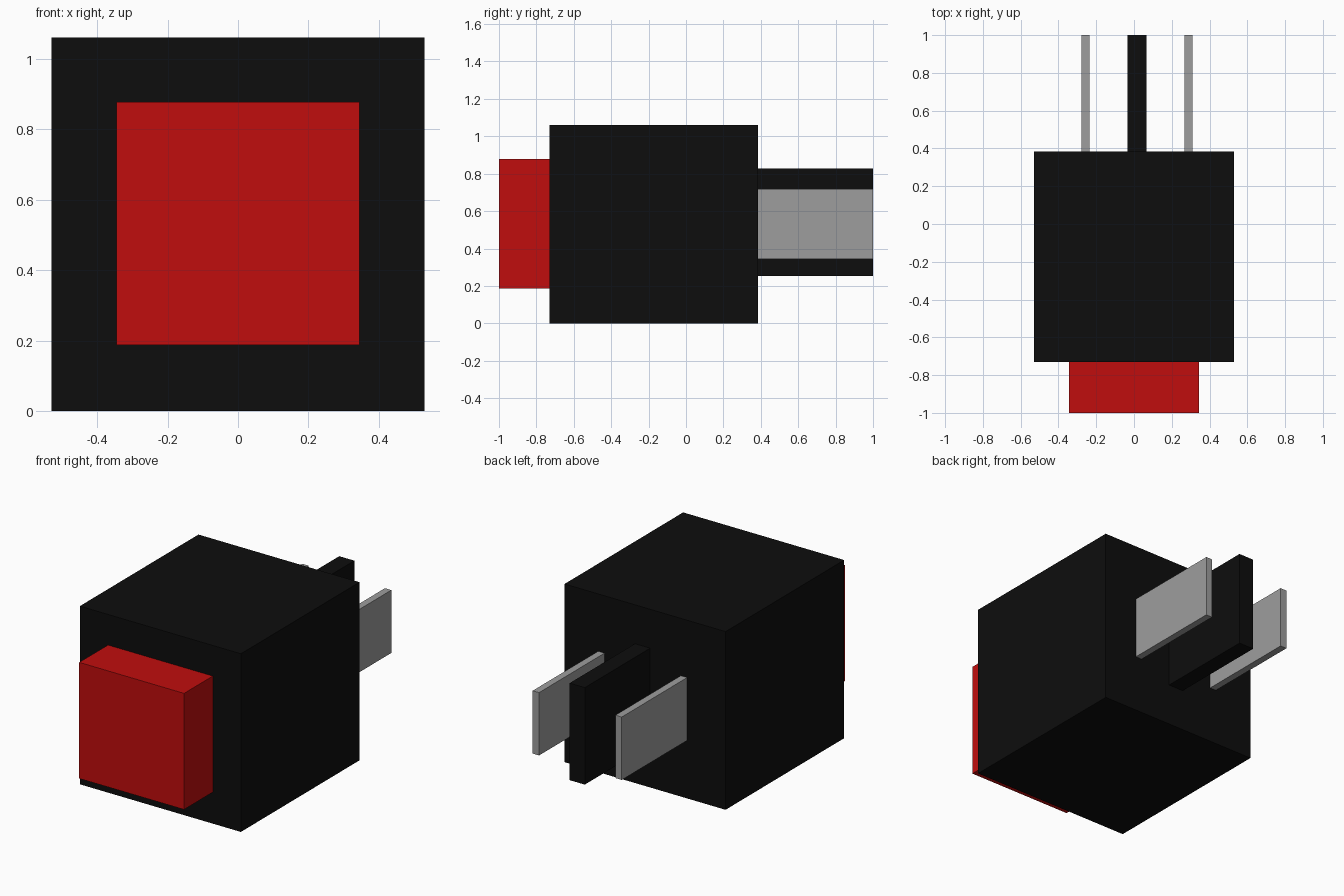
import bpy

cube = bpy.data.objects.get("Cube")
if cube:
    bpy.data.objects.remove(cube, do_unlink=True)


def material(name, rgb):
    m = bpy.data.materials.new(name)
    m.use_nodes = True
    m.diffuse_color = (*rgb, 1)
    bsdf = next(n for n in m.node_tree.nodes if n.type == 'BSDF_PRINCIPLED')
    bsdf.inputs["Base Color"].default_value = (*rgb, 1)
    return m


def box(name, x, y, z, mat):
    """Box spanning the given (min, max) range on each axis."""
    spans = (x, y, z)
    bpy.ops.mesh.primitive_cube_add(size=1, location=[(a + b) / 2 for a, b in spans])
    ob = bpy.context.object
    ob.name = name
    ob.scale = [b - a for a, b in spans]
    bpy.ops.object.transform_apply(location=False, rotation=False, scale=True)
    ob.data.materials.append(mat)
    return ob


black = material("black plastic", (0.004, 0.004, 0.004))
red = material("red button", (0.53, 0.004, 0.004))
grey = material("grey metal", (0.337, 0.337, 0.337))

# Housing with the square button on its front
box("housing", (-0.53, 0.53), (-0.73, 0.385), (0, 1.06), black)
box("button", (-0.345, 0.345), (-1, -0.73), (0.187, 0.878), red)

# Divider and the two metal contacts at the back
box("divider", (-0.034, 0.066), (0.385, 1), (0.252, 0.829), black)
for name, cx in (("left_contact", 0.288), ("right_contact", -0.256)):
    box(name, (cx - 0.021, cx + 0.021), (0.385, 1), (0.345, 0.719), grey)
